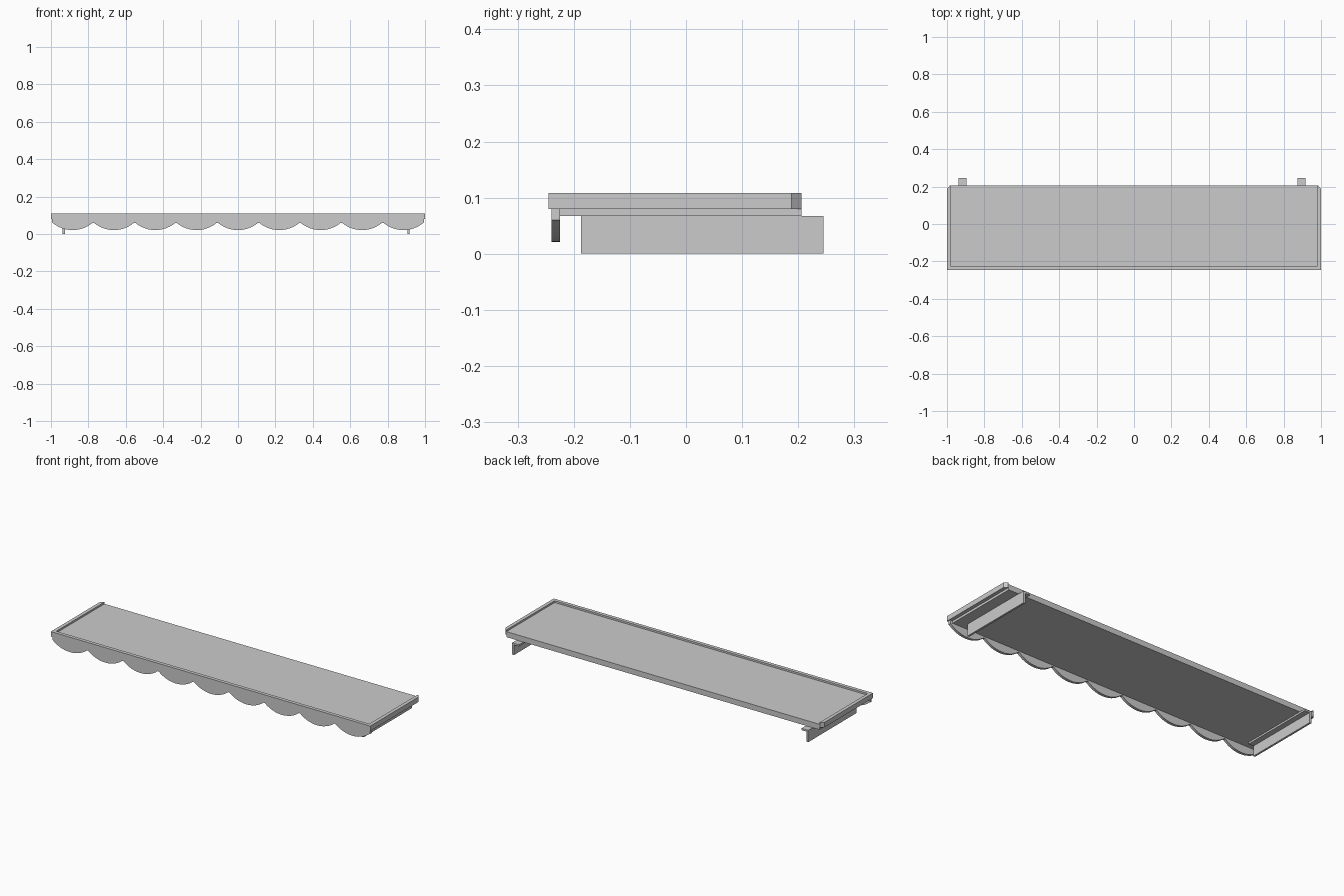
import bpy, bmesh, math

if "Cube" in bpy.data.objects:
    bpy.data.objects.remove(bpy.data.objects["Cube"])


def prism(name, pts, to3d, offset):
    """Extrude a closed 2D outline along offset."""
    bm = bmesh.new()
    face = bm.faces.new([bm.verts.new(to3d(a, b)) for a, b in pts])
    ext = bmesh.ops.extrude_face_region(bm, geom=[face])
    verts = [g for g in ext["geom"] if isinstance(g, bmesh.types.BMVert)]
    bmesh.ops.translate(bm, verts=verts, vec=offset)
    bmesh.ops.recalc_face_normals(bm, faces=bm.faces)
    mesh = bpy.data.meshes.new(name)
    bm.to_mesh(mesh)
    bm.free()
    obj = bpy.data.objects.new(name, mesh)
    bpy.context.collection.objects.link(obj)
    return obj


FRONT, BACK, INNER = -0.245, 0.206, 0.98

# Shelf board
prism("shelf_board",
      [(-INNER, -0.225), (INNER, -0.225), (INNER, BACK), (-INNER, BACK)],
      lambda x, y: (x, y, 0.067), (0, 0, 0.031))

# U-shaped raised rim with chamfered back ends
half = [(1, FRONT), (1, BACK - 0.018), (0.984, BACK), (INNER, BACK), (INNER, -0.225)]
prism("rim", half + [(-x, y) for x, y in reversed(half)],
      lambda x, y: (x, y, 0.08), (0, 0, 0.028))

# Scalloped front valance: nine shallow arcs
N, STEPS, W = 9, 12, 0.995
pitch = 2 * W / N
hw, sag = pitch / 2 - 0.003, 0.039
radius = (hw * hw + sag * sag) / (2 * sag)
span = math.asin(hw / radius)
outline = [(W, 0.08), (-W, 0.08), (-W, 0.06)]
for i in range(N):
    cx = -W + (i + 0.5) * pitch
    for k in range(STEPS + 1):
        a = -span + 2 * span * k / STEPS
        outline.append((cx + radius * math.sin(a),
                        0.0205 + radius * (1 - math.cos(a))))
outline.append((W, 0.06))
prism("scalloped_valance", outline, lambda x, z: (x, -0.24, z), (0, 0.015, 0))

# L-section support brackets, upright leg on the outer side
for side, edge, label in ((-1, -0.937, "left"), (1, 0.917, "right")):
    section = [(0, 0), (0, 0.067), (0.042, 0.067), (0.042, 0.057),
               (0.011, 0.057), (0.011, 0)]
    prism(label + "_bracket", [(edge - side * u, z) for u, z in section],
          lambda x, z: (x, -0.187, z), (0, 0.432, 0))
